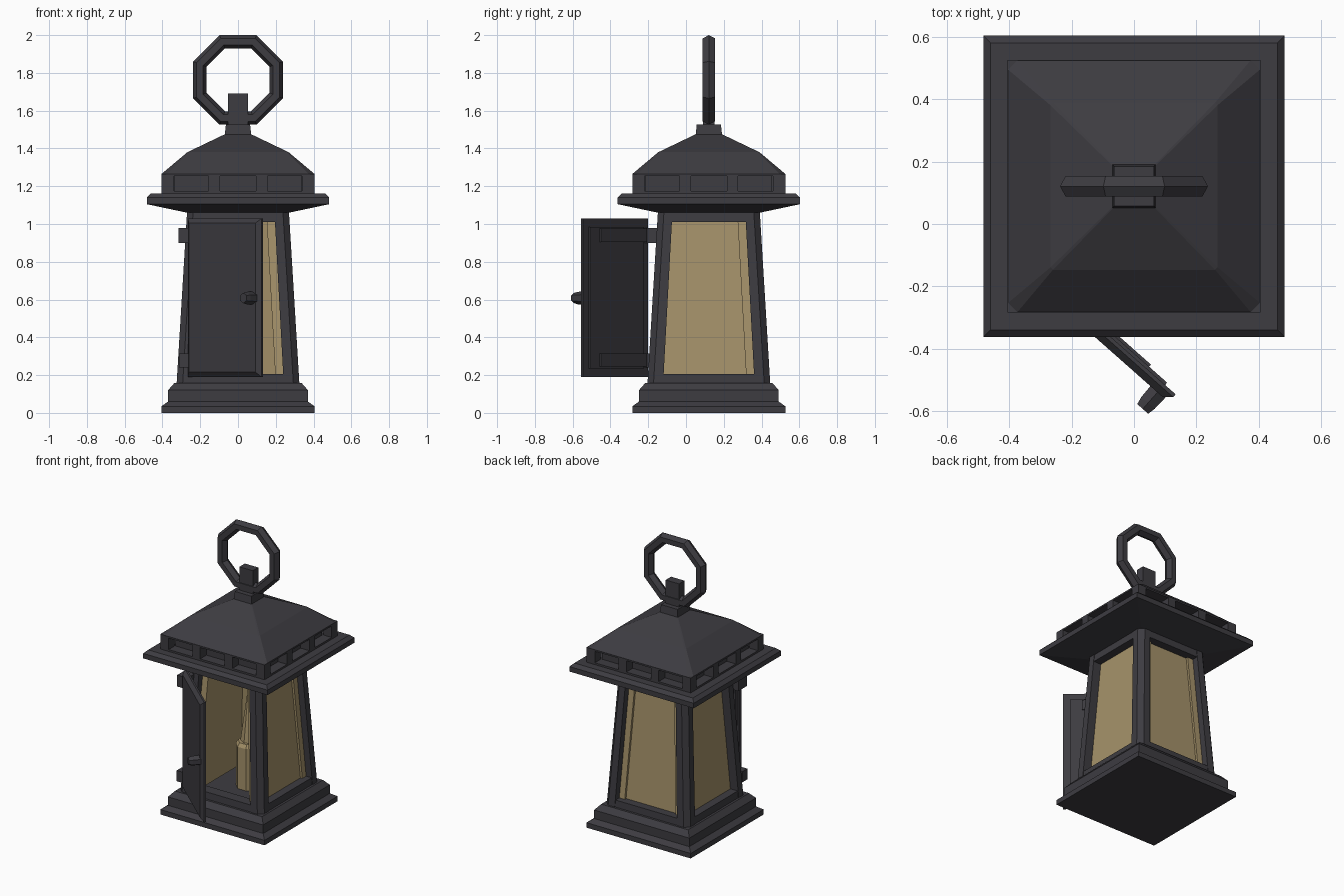
import bpy, bmesh, math
from mathutils import Vector, Matrix

if "Cube" in bpy.data.objects:
    bpy.data.objects.remove(bpy.data.objects["Cube"])

CY = 0.121  # lantern body sits a little behind the origin because the door swings forward


def material(name, rgb):
    m = bpy.data.materials.new(name)
    m.diffuse_color = (*rgb, 1)
    m.use_nodes = True
    m.node_tree.nodes["Principled BSDF"].inputs["Base Color"].default_value = m.diffuse_color
    return m


IRON = material("dark_iron", (0.047, 0.045, 0.053))
AMBER = material("amber_glass", (0.38, 0.29, 0.145))
CENTRE = Matrix.Translation((0, CY, 0))


def finish(name, bm, mat):
    bmesh.ops.recalc_face_normals(bm, faces=bm.faces)
    me = bpy.data.meshes.new(name)
    bm.to_mesh(me)
    bm.free()
    me.materials.append(mat)
    ob = bpy.data.objects.new(name, me)
    bpy.context.collection.objects.link(ob)
    return ob


def loft(name, rings, mat=IRON, frame=CENTRE, turns=(0,), closed=False):
    """Skin a stack of rings; repeat it at each quarter turn."""
    bm = bmesh.new()
    for q in turns:
        t = frame @ Matrix.Rotation(q * math.pi / 2, 4, 'Z')
        vs = [[bm.verts.new(t @ Vector(p)) for p in r] for r in rings]
        pairs = list(zip(vs, vs[1:])) + ([(vs[-1], vs[0])] if closed else [])
        for a, b in pairs:
            for i in range(len(a)):
                j = (i + 1) % len(a)
                bm.faces.new((a[i], a[j], b[j], b[i]))
        if not closed:
            bm.faces.new(vs[0])
            bm.faces.new(vs[-1])
    return finish(name, bm, mat)


def rect(x0, x1, y0, y1, z):
    return [(x0, y0, z), (x1, y0, z), (x1, y1, z), (x0, y1, z)]


def square(h, z):
    return rect(-h, h, -h, h, z)


def cut_square(h, z, c):
    """Square with its corners cut by c."""
    k = h - c
    return [(k, -h, z), (h, -k, z), (h, k, z), (k, h, z),
            (-k, h, z), (-h, k, z), (-h, -k, z), (-k, -h, z)]


def box(name, x0, x1, y0, y1, z0, z1, **kw):
    return loft(name, [rect(x0, x1, y0, y1, z0), rect(x0, x1, y0, y1, z1)], **kw)


def disc(r, z, n):
    return [(r * math.cos(math.tau * (i + .5) / n), r * math.sin(math.tau * (i + .5) / n), z)
            for i in range(n)]


def half(z):
    """Half width of the tapering body at height z."""
    return 0.325 - 0.0608 * (z - 0.155)


ALL = range(4)

# Stepped base
loft("base", [square(h, z) for h, z in
              ((.405, 0), (.405, .035), (.37, .06), (.37, .12), (.338, .157))])


# Tapered corner posts with chamfered outer edge
def post_ring(z, w):
    h = half(z)
    c = 0.032
    return [(h - c, h, z), (h - w, h, z), (h - w, h - w, z), (h, h - w, z), (h, h - c, z)]


loft("corner_posts", [post_ring(.155, .083), post_ring(1.065, .077)], turns=ALL)


# Rails and panes share one slab helper
def slab(z, back, front, inset):
    h = half(z)
    return rect(h - back, h - front, -h + inset, h - inset, z)


for name, z0, z1 in (("bottom_rails", .155, .205), ("top_rails", 1.01, 1.065)):
    loft(name, [slab(z0, .08, .003, .075), slab(z1, .08, .003, .07)], turns=ALL)
# Thick panes that cross each other behind the posts
loft("glass_panes", [slab(.18, .125, .06, .045), slab(1.04, .12, .06, .045)],
     mat=AMBER, turns=(0, 1, 2))

# Candle and flame
loft("candle", [disc(.085, .155, 8), disc(.085, .45, 8), disc(.07, .475, 8)], mat=AMBER)
loft("flame", [disc(.055, .47, 6), disc(.004, .86, 6)], mat=AMBER)

# Eave and vent band
loft("eave", [square(h, z) for h, z in
              ((.27, 1.06), (.483, 1.105), (.483, 1.14), (.46, 1.162))])
loft("vent_core", [square(.335, 1.155), square(.335, 1.265)])
loft("vent_sill", [square(.405, 1.155), square(.405, 1.175)])
loft("vent_header", [square(.405, 1.255), square(.405, 1.266)])
box("vent_corners", .34, .405, .34, .405, 1.17, 1.26, turns=ALL)
for side, y in (("left", -.155), ("right", .095)):
    box("vent_dividers_" + side, .33, .405, y, y + .06, 1.17, 1.26, turns=ALL)

# Roof with softened hips, neck and ring tab
loft("roof", [cut_square(h, z, c) for h, z, c in
              ((.405, 1.265, .03), (.268, 1.38, .008), (.07, 1.475, .003))])
loft("roof_neck", [square(.07, 1.47), square(.064, 1.527)])
box("ring_tab", -.052, .052, -.03, .03, 1.52, 1.69)

# Octagonal carrying ring with a six-sided section
rings = []
for k in range(8):
    a = math.radians(22.5 + 45 * k)
    ring = []
    for j in range(6):
        t = math.tau * j / 6
        r = (.202 + .035 * math.cos(t)) / math.cos(math.pi / 8)
        ring.append((r * math.cos(a), .038 * math.sin(t), 1.763 + r * math.sin(a)))
    rings.append(ring)
loft("carrying_ring", rings, closed=True)

# Open door: local x along the door, local y through it (0 = outer face)
DOOR = Matrix.Translation((-.28, -.2255, 0)) @ Matrix.Rotation(math.radians(-41.5), 4, 'Z')


def door_ring(i, v):
    return [(i, v, .19 + i), (.522 - i, v, .19 + i), (.522 - i, v, 1.03 - i), (i, v, 1.03 - i)]


loft("door", [door_ring(.026, 0), door_ring(0, .022), door_ring(0, .034)], frame=DOOR)
loft("door_inner_panel", [door_ring(.045, .03), door_ring(.045, .044)], frame=DOOR)
for name, z in (("upper", .905), ("lower", .245)):
    box(name + "_strap", .03, .4, .04, .053, z, z + .07, frame=DOOR)

# Hinge blocks joining door to left front post
ONE = Matrix.Identity(4)
box("upper_hinge", -.315, -.235, -.225, -.13, .9, .98, frame=ONE)
box("lower_hinge", -.312, -.235, -.235, -.18, .24, .315, frame=ONE)

# Door knob, narrowing outwards
KNOB = DOOR @ Matrix.Translation((.474, .005, .608)) @ Matrix.Rotation(math.pi / 2, 4, 'X')
loft("door_knob", [disc(.035, 0, 6), disc(.033, .05, 6), disc(.027, .076, 6)], frame=KNOB)
